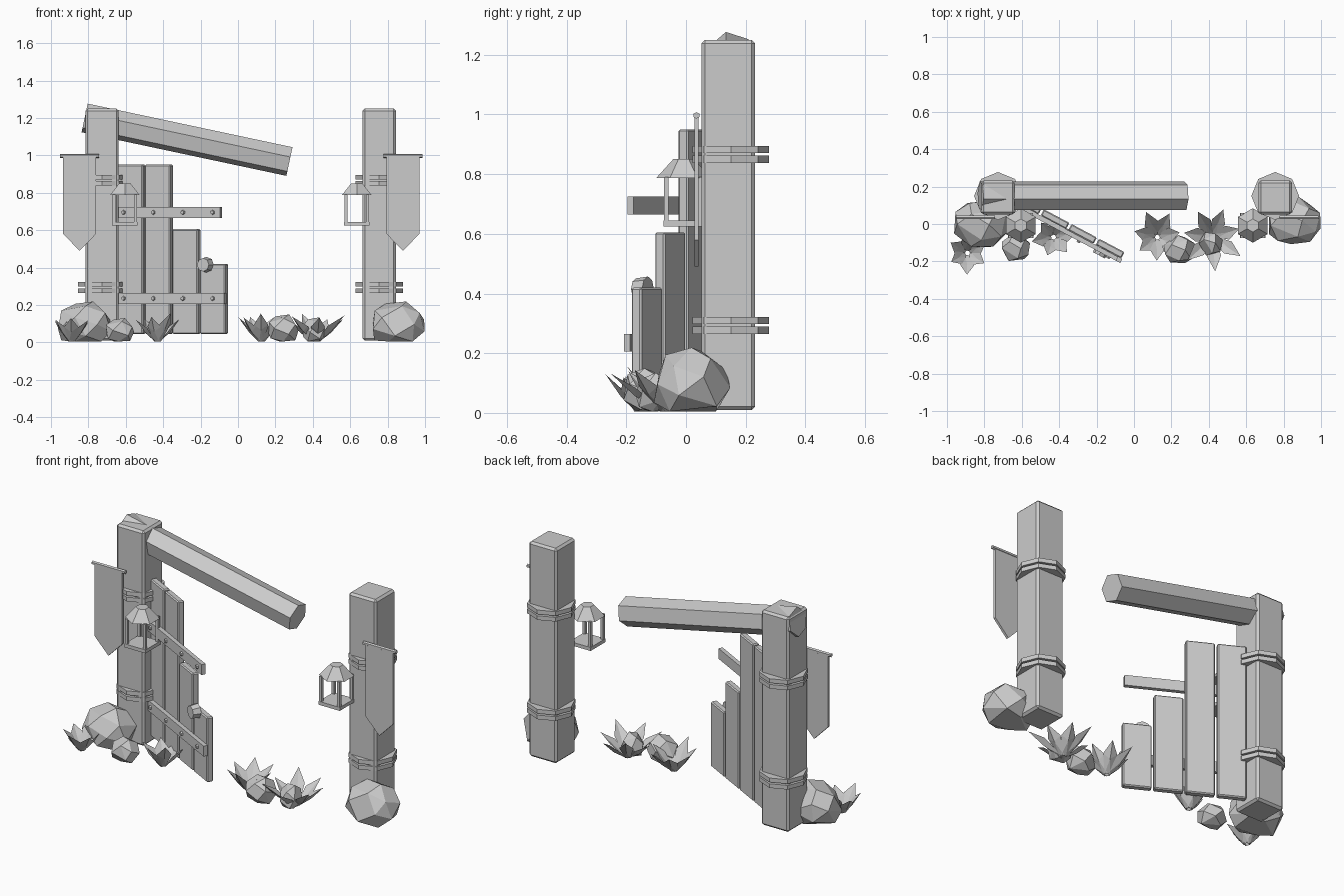
import bpy, bmesh, math, random
from mathutils import Matrix, Vector

random.seed(4)
if "Cube" in bpy.data.objects:
    bpy.data.objects.remove(bpy.data.objects["Cube"], do_unlink=True)

GREY = (0.6, 0.6, 0.6, 1)
mat = bpy.data.materials.new("plain_grey")
mat.use_nodes = True
mat.diffuse_color = GREY
mat.node_tree.nodes["Principled BSDF"].inputs["Base Color"].default_value = GREY


def finish(name, bm, matrix=None, bevel=0):
    """Turn a bmesh into a flat shaded object."""
    if matrix:
        bm.transform(matrix)
    bmesh.ops.recalc_face_normals(bm, faces=bm.faces)
    mesh = bpy.data.meshes.new(name)
    bm.to_mesh(mesh)
    bm.free()
    mesh.materials.append(mat)
    obj = bpy.data.objects.new(name, mesh)
    bpy.context.collection.objects.link(obj)
    if bevel:
        mod = obj.modifiers.new("bevel", "BEVEL")
        mod.width, mod.segments = bevel, 1
    return obj


def box(name, centre, size, turn=0, bevel=0):
    bm = bmesh.new()
    bmesh.ops.create_cube(bm, size=1)
    bm.transform(Matrix.Diagonal((*size, 1)))
    return finish(name, bm, Matrix.Translation(centre) @ Matrix.Rotation(turn, 4, "Z"), bevel)


def prism(name, start, end, r1, r2, sides, roll=0):
    """Cone or cylinder running between two points."""
    a, b = Vector(start), Vector(end)
    bm = bmesh.new()
    bmesh.ops.create_cone(bm, cap_ends=True, segments=sides, radius1=r1, radius2=r2,
                          depth=(b - a).length)
    spin = (b - a).to_track_quat("Z", "Y").to_matrix().to_4x4()
    return finish(name, bm, Matrix.Translation((a + b) / 2) @ spin @ Matrix.Rotation(roll, 4, "Z"))


def rock(name, centre, radii, count=22):
    """Faceted boulder: hull of points spread on an ellipsoid, flat underneath."""
    bm = bmesh.new()
    c = Vector(centre)
    for i in range(count):
        h = 1 - 2 * (i + 0.5) / count
        ang = i * 2.4 + random.uniform(-0.2, 0.2)
        r = math.sqrt(1 - h * h)
        p = c + Vector((radii[0] * r * math.cos(ang), radii[1] * r * math.sin(ang), radii[2] * h))
        p.z = max(p.z, 0.005)
        bm.verts.new(p)
    hull = bmesh.ops.convex_hull(bm, input=bm.verts)
    bmesh.ops.delete(bm, geom=[v for v in hull["geom_interior"]
                               if isinstance(v, bmesh.types.BMVert)], context="VERTS")
    bmesh.ops.dissolve_limit(bm, angle_limit=0.3, verts=bm.verts, edges=bm.edges)
    finish(name, bm)


def plant(name, centre, reach, leaves, start):
    """Rosette of folded, pointed leaves."""
    bm = bmesh.new()
    for i in range(leaves):
        ang = start + math.tau * i / leaves
        r = reach * random.uniform(0.85, 1.05)
        top = random.uniform(0.11, 0.155)
        out = Vector((math.cos(ang), math.sin(ang), 0))
        side = Vector((-out.y, out.x, 0)) * 0.038
        up = Vector((0, 0, 1))
        base, tip = out * 0.012, out * r + up * top
        mid = out * r * 0.55 + up * top * 0.5
        left, right = mid + side + up * 0.015, mid - side + up * 0.015
        under = mid - up * 0.012
        root = [base + side * 0.35, base - side * 0.35]
        v = [bm.verts.new(p) for p in (root[0], root[1], right, tip, left, mid, under)]
        for quad in ((0, 1, 5), (1, 2, 5), (2, 3, 5), (3, 4, 5), (4, 0, 5),
                     (1, 0, 6), (2, 1, 6), (3, 2, 6), (4, 3, 6), (0, 4, 6)):
            bm.faces.new([v[k] for k in quad])
    finish(name, bm, Matrix.Translation((*centre, 0.004)))


# Gate posts with doubled straps
for label, x in (("right", -0.727), ("left", 0.755)):
    box(label + "_post", (x, 0.142, 0.63), (0.178, 0.18, 1.24), bevel=0.012)
    for z in (0.277, 0.31, 0.85, 0.883):
        prism(label + "_post_strap", (x, 0.15, z - 0.012), (x, 0.15, z + 0.012), 0.128, 0.128, 8)

# Slanted, broken lintel
prism("fallen_beam", (-0.82, 0.15, 1.2), (0.275, 0.15, 0.967), 0.08, 0.08, 6, math.radians(12))

# Half open door of uneven planks
TURN = math.radians(-28)
along = Vector((math.cos(TURN), math.sin(TURN), 0))
front = Vector((math.sin(TURN), -math.cos(TURN), 0))
hinge = Vector((-0.57, 0.104, 0))


def on_door(distance, out, z):
    return hinge + along * distance + front * out + Vector((0, 0, z))


for i, top in enumerate((0.95, 0.95, 0.605, 0.42)):
    box("door_plank", on_door(i * 0.167, 0, (top + 0.045) / 2),
        (0.154, 0.038, top - 0.045), TURN, 0.006)
for z, end in ((0.695, 0.56), (0.235, 0.585)):
    box("door_batten", on_door((end - 0.06) / 2, 0.031, z), (end + 0.06, 0.024, 0.06), TURN)
    for i in range(4):
        d = -0.025 + i * 0.18
        prism("batten_bolt", on_door(d, 0.04, z), on_door(d, 0.052, z), 0.014, 0.01, 6)
prism("door_knob", on_door(0.465, 0.015, 0.415), on_door(0.465, 0.06, 0.415), 0.042, 0.036, 8)

# Pointed banners hung on rods
for label, x in (("right", -0.847), ("left", 0.882)):
    bm = bmesh.new()
    outline = ((-0.088, 0.99), (-0.088, 0.58), (0, 0.49), (0.088, 0.58), (0.088, 0.99))
    face = bm.faces.new([bm.verts.new((x + dx, 0.028, z)) for dx, z in outline])
    pushed = bmesh.ops.extrude_face_region(bm, geom=[face])["geom"]
    bmesh.ops.translate(bm, vec=(0, 0.014, 0),
                        verts=[v for v in pushed if isinstance(v, bmesh.types.BMVert)])
    finish(label + "_banner", bm)
    prism(label + "_banner_rod", (x - 0.105, 0.035, 0.997), (x + 0.105, 0.035, 0.997),
          0.011, 0.011, 6)

# Open lanterns
for label, x in (("right", -0.605), ("left", 0.635)):
    y = -0.008
    box(label + "_lantern_base", (x, y, 0.635), (0.135, 0.135, 0.02))
    for sx in (-1, 1):
        for sy in (-1, 1):
            box(label + "_lantern_bar", (x + sx * 0.058, y + sy * 0.058, 0.715),
                (0.016, 0.016, 0.15))
    prism(label + "_lantern_roof", (x, y, 0.787), (x, y, 0.85), 0.092, 0.035, 6)

# Boulders and stones
rock("right_boulder", (-0.82, 0.0, 0.09), (0.155, 0.135, 0.135))
rock("left_boulder", (0.853, 0.015, 0.09), (0.155, 0.135, 0.135))
rock("small_stone", (-0.633, -0.128, 0.06), (0.082, 0.078, 0.075), 16)
rock("middle_stone", (0.243, -0.138, 0.07), (0.09, 0.08, 0.085), 16)
rock("edge_stone", (0.41, -0.105, 0.06), (0.068, 0.068, 0.08), 14)

# Leafy plants
plant("outer_plant", (-0.89, -0.155), 0.115, 6, 0.5)
plant("door_plant", (-0.43, -0.07), 0.12, 6, 0.2)
plant("inner_plant", (0.125, -0.07), 0.14, 7, 0.2)
plant("tall_plant", (0.42, -0.07), 0.175, 7, 0.3)
